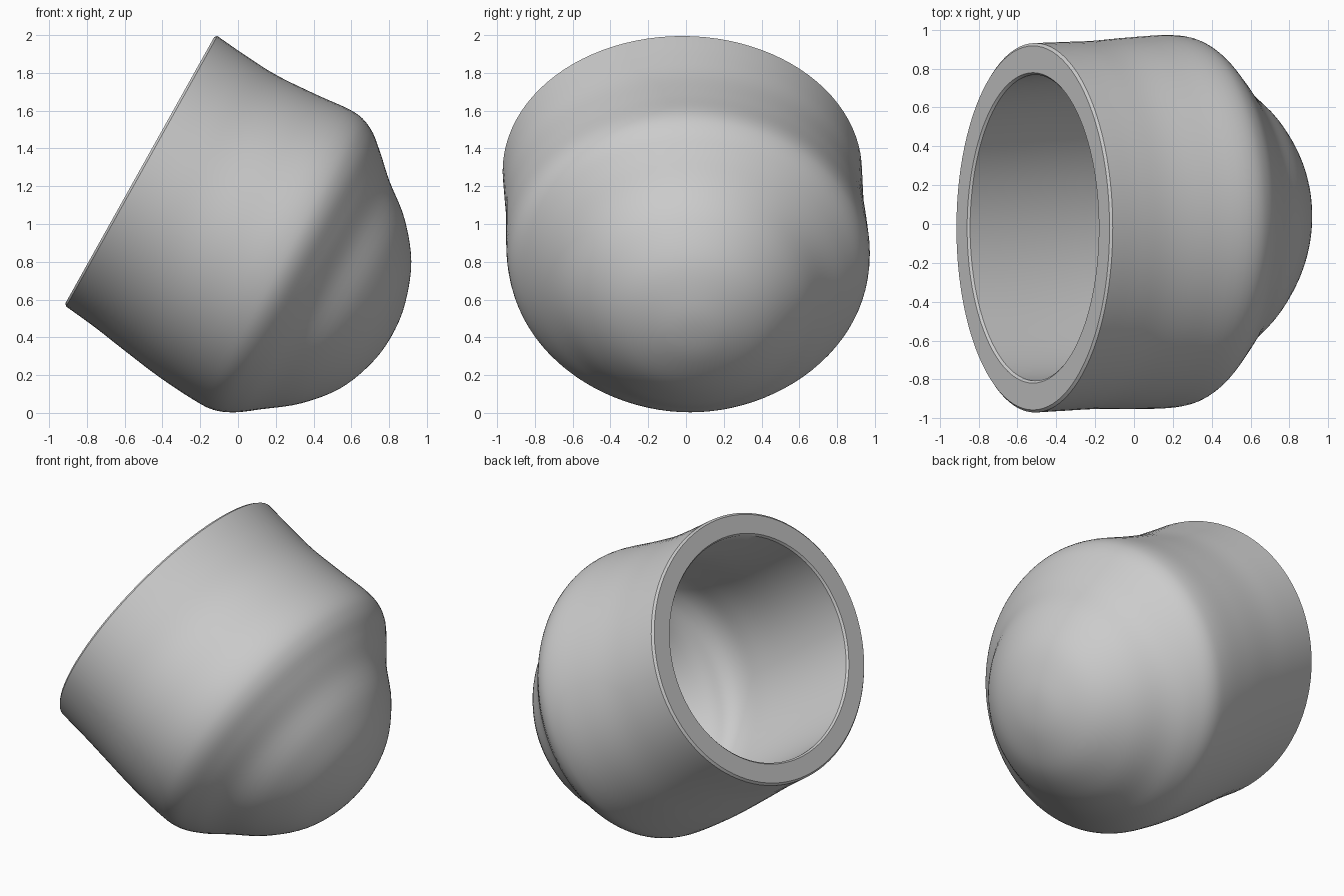
import bpy, bmesh, math
from mathutils import Vector

cube = bpy.data.objects.get("Cube")
if cube:
    bpy.data.objects.remove(cube, do_unlink=True)

SEGMENTS = 96
STEPS = 5
RIM = Vector((-0.52, -0.02, 1.285))      # centre of the open rim
AXIS = Vector((0.873, 0.04, -0.488))     # from the rim to the domed end
UP = Vector((0.488, 0, 0.873))           # across the rim
SIDE = Vector((0, 1, 0))

# Stations: depth along the axis, radius, sideways drift, width ratio
OUTER = [(0.012, 0.82, 0, 1.16), (0.2, 0.822, -0.02, 1.155), (0.39, 0.832, -0.04, 1.14),
         (0.62, 0.855, -0.05, 1.12), (0.84, 0.872, -0.05, 1.1), (0.96, 0.852, -0.065, 1.09),
         (1.065, 0.788, -0.085, 1.06), (1.18, 0.693, -0.097, 1.03), (1.346, 0.562, -0.1, 1.03),
         (1.49, 0.385, -0.105, 1.03), (1.57, 0.18, -0.11, 1.03), (1.592, 0, -0.11, 1.03)]
INNER = [(0.012, 0.685, 0, 1.15), (0.4, 0.69, -0.04, 1.15), (0.7, 0.712, -0.05, 1.12),
         (0.87, 0.72, -0.055, 1.1), (0.97, 0.69, -0.07, 1.08), (1.05, 0.62, -0.085, 1.04),
         (1.22, 0.505, -0.1, 1.03), (1.34, 0.36, -0.105, 1.03),
         (1.42, 0.17, -0.11, 1.03), (1.44, 0, -0.11, 1.03)]


def smooth_path(points):
    """Catmull-Rom curve through the stations."""
    pts = [Vector(p) for p in points]
    pts = [2 * pts[0] - pts[1]] + pts + [pts[-1] * 1]
    pts[-1].y = -pts[-3].y               # mirror the radius past the pole
    pts[-1].x = pts[-3].x
    path = []
    for a, b, c, d in zip(pts, pts[1:], pts[2:], pts[3:]):
        for i in range(STEPS):
            t = i / STEPS
            path.append(b + (c - a) * t / 2 + (a - b * 2.5 + c * 2 - d / 2) * t * t
                        + (b * 1.5 - a / 2 - c * 1.5 + d / 2) * t ** 3)
    return path


def add_ring(bm, station):
    depth, radius, drift, ratio = station
    ring = []
    for i in range(SEGMENTS):
        angle = math.tau * i / SEGMENTS
        ring.append(bm.verts.new(RIM + AXIS * depth + UP * (drift + radius * math.cos(angle))
                                 + SIDE * radius * ratio * math.sin(angle)))
    return ring


def bridge(bm, first, second):
    for i in range(SEGMENTS):
        j = (i + 1) % SEGMENTS
        bm.faces.new((first[i], first[j], second[j], second[i]))


def cap(bm, ring, station):
    depth, _, drift, _ = station
    pole = bm.verts.new(RIM + AXIS * depth + UP * drift)
    for i in range(SEGMENTS):
        bm.faces.new((ring[i], ring[(i + 1) % SEGMENTS], pole))


# Thick cup: inner dome, inner wall, flat bevelled rim, outer wall, outer dome
bm = bmesh.new()
lip = [(0, 0.695, 0, 1.15), (0, 0.808, 0, 1.16)]
stations = smooth_path(INNER)[::-1] + lip + smooth_path(OUTER)
rings = [add_ring(bm, s) for s in stations]
for first, second in zip(rings, rings[1:]):
    bridge(bm, first, second)
cap(bm, rings[0], INNER[-1])
cap(bm, rings[-1], OUTER[-1])
bmesh.ops.recalc_face_normals(bm, faces=bm.faces)
mesh = bpy.data.meshes.new("domed_cup")
bm.to_mesh(mesh)
bm.free()
cup = bpy.data.objects.new("domed_cup", mesh)
bpy.context.collection.objects.link(cup)

# Plain grey
grey = bpy.data.materials.new("plain_grey")
grey.use_nodes = True
colour = (0.6, 0.6, 0.6, 1)
grey.diffuse_color = colour
grey.node_tree.nodes["Principled BSDF"].inputs["Base Color"].default_value = colour
mesh.materials.append(grey)

bpy.ops.object.select_all(action="DESELECT")
cup.select_set(True)
bpy.context.view_layer.objects.active = cup
bpy.ops.object.shade_smooth_by_angle(angle=math.radians(35))
